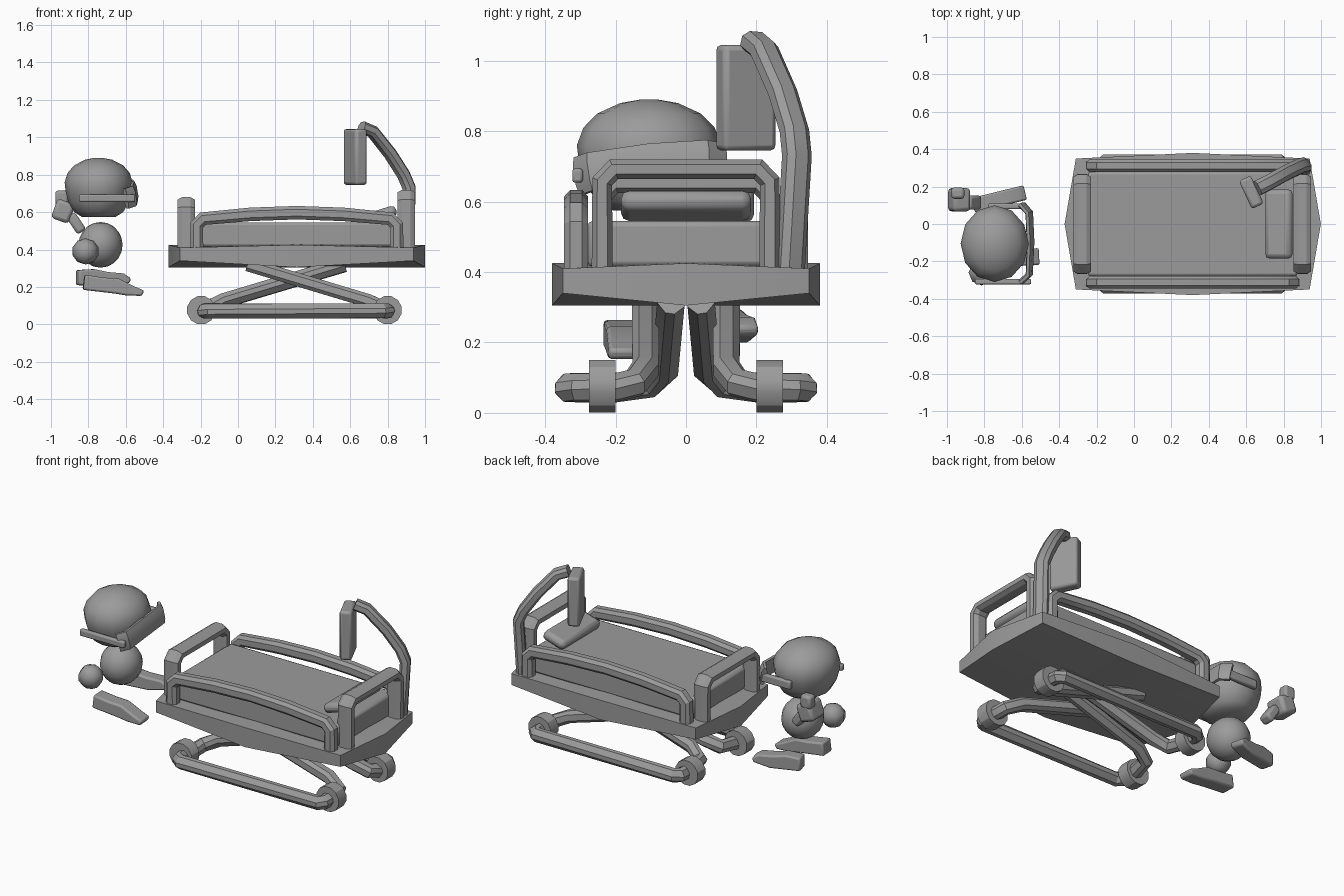
import bpy, bmesh, math
from mathutils import Vector, Matrix

if "Cube" in bpy.data.objects:
    bpy.data.objects.remove(bpy.data.objects["Cube"])

grey = bpy.data.materials.new("plain_grey")
grey.diffuse_color = (0.33, 0.33, 0.33, 1)
grey.use_nodes = True
grey.node_tree.nodes["Principled BSDF"].inputs["Base Color"].default_value = grey.diffuse_color


def finish(name, bm, angle=30, bevel=0):
    bmesh.ops.recalc_face_normals(bm, faces=bm.faces)
    mesh = bpy.data.meshes.new(name)
    bm.to_mesh(mesh)
    bm.free()
    ob = bpy.data.objects.new(name, mesh)
    bpy.context.collection.objects.link(ob)
    mesh.materials.append(grey)
    if bevel:
        m = ob.modifiers.new("bevel", 'BEVEL')
        m.width, m.segments = bevel, 2
    bpy.ops.object.select_all(action='DESELECT')
    ob.select_set(True)
    bpy.context.view_layer.objects.active = ob
    bpy.ops.object.shade_smooth_by_angle(angle=math.radians(angle))
    return ob


def bridge(bm, rings):
    for r0, r1 in zip(rings, rings[1:]):
        n = len(r0)
        for i in range(n):
            bm.faces.new((r0[i], r0[(i + 1) % n], r1[(i + 1) % n], r1[i]))
    bm.faces.new(rings[0])
    bm.faces.new(rings[-1])


def tube(name, path, ref, a, b):
    """Sweep an octagon (half width a along ref, b across it) along a path."""
    pts = [Vector(p) for p in path]
    ref = Vector(ref)
    bm, rings = bmesh.new(), []
    for i, p in enumerate(pts):
        d0 = (p - pts[max(i - 1, 0)]).normalized()
        d1 = (pts[min(i + 1, len(pts) - 1)] - p).normalized()
        t = (d0 + d1).normalized()
        ref = (ref - t * ref.dot(t)).normalized()
        side = t.cross(ref)
        ring = []
        for u, v in ((1, .5), (.5, 1), (-.5, 1), (-1, .5), (-1, -.5), (-.5, -1), (.5, -1), (1, -.5)):
            ring.append(bm.verts.new(p + ref * u * a + side * v * b))
        rings.append(ring)
    bridge(bm, rings)
    return finish(name, bm)


def box(name, centre, size, rot=(0, 0, 0), bevel=0.015):
    bm = bmesh.new()
    bmesh.ops.create_cube(bm, size=1)
    m = Matrix.Translation(centre)
    for ang, ax in zip(rot, "XYZ"):
        m = m @ Matrix.Rotation(ang, 4, ax)
    bm.transform(m @ Matrix.Diagonal((*size, 1)))
    return finish(name, bm, bevel=bevel)


def ball(name, centre, radii, u=16, v=10):
    bm = bmesh.new()
    bmesh.ops.create_uvsphere(bm, u_segments=u, v_segments=v, radius=1)
    bm.transform(Matrix.Translation(centre) @ Matrix.Diagonal((*radii, 1)))
    return finish(name, bm, 50)


def extrude(name, profile, y, width, yaw=0.0):
    """Side profile in x and z, thickened along y and turned about its heel."""
    bm, rings = bmesh.new(), []
    for yy in (-width / 2, width / 2):
        rings.append([bm.verts.new((x, yy, z)) for x, z in profile])
    bridge(bm, rings)
    x0 = profile[0][0]
    bm.transform(Matrix.Translation((x0, y, 0)) @ Matrix.Rotation(yaw, 4, 'Z') @ Matrix.Translation((-x0, 0, 0)))
    return finish(name, bm, bevel=0.01)


CX = 0.314  # middle of the bed

# bed platform: eight-cornered slab, thinner at the four corners
bm = bmesh.new()
outline = [(-.685, 0, 1), (-.625, -.35, 0), (0, -.38, 1), (.625, -.35, 0),
           (.685, 0, 1), (.625, .35, 0), (0, .38, 1), (-.625, .35, 0)]
lo = [bm.verts.new((CX + x, y, .305 if k else .34)) for x, y, k in outline]
hi = [bm.verts.new((CX + x, y, .425 if k else .41)) for x, y, k in outline]
for i in range(8):
    j = (i + 1) % 8
    bm.faces.new((lo[i], lo[j], hi[j], hi[i]))
for ring, z in ((lo, .305), (hi, .43)):
    c = bm.verts.new((CX, 0, z))
    for i in range(8):
        bm.faces.new((ring[i], ring[(i + 1) % 8], c))
finish("platform", bm, 20)

box("mattress", (CX, 0, .48), (1.12, .56, .13))

# side rails
arch = [(-.535, .40), (-.535, .53), (-.50, .565), (-.25, .588), (0, .597),
        (.25, .588), (.50, .565), (.535, .53), (.535, .40)]
for s, label in ((-1, "front"), (1, "back")):
    tube(label + "_side_rail", [(CX + x, s * .312, z) for x, z in arch], (0, 1, 0), .034, .036)

# end rails
for x, top, a, label in ((-.277, .652, .047, "foot"), (.9, .692, .047, "head")):
    pts = [(-.238, .40), (-.238, top - .035), (-.205, top), (.205, top), (.238, top - .035), (.238, .40)]
    tube(label + "_end_rail", [(x, y, z) for y, z in pts], (1, 0, 0), a, .03)

# pillow resting against the head end
pillow = box("pillow", (.775, 0, .588), (.15, .37, .06), (0, -.3, 0), .025)

# curved pole and hanging unit
tube("pole", [(.905, .295, .40), (.915, .315, .73), (.885, .308, .80), (.815, .275, .91),
              (.72, .222, 1.03), (.66, .192, 1.055)], (-.5, .87, 0), .04, .03)
box("hanging_unit", (.627, .17, .895), (.07, .165, .30), (0, 0, math.radians(25)))

# scissor frames: one bent tube per side, plus rollers
for s, label in ((-1, "front"), (1, "back")):
    path = [(.05, .115, .32), (.70, .115, .125), (.785, .145, .085), (.80, .20, .072),
            (.80, .31, .072), (.775, .335, .072), (-.15, .335, .072), (-.18, .31, .072),
            (-.18, .20, .072), (-.165, .10, .085), (-.08, .06, .125), (.57, .042, .32)]
    tube(label + "_scissor_frame", [(x, s * y, z) for x, y, z in path], (0, 1, 0), .038, .036)
    for x in (-.197, .80):
        bm = bmesh.new()
        bmesh.ops.create_cone(bm, cap_ends=True, segments=12, radius1=.077, radius2=.077, depth=.075)
        bm.transform(Matrix.Translation((x, s * .238, .076)) @ Matrix.Rotation(math.pi / 2, 4, 'X')
                     @ Matrix.Rotation(math.radians(15), 4, 'Z'))
        finish(label + "_roller", bm)

# floating figure: head, with a dome that narrows toward the chin
bm = bmesh.new()
rings = []
for z, r in ((.575, .5), (.60, .72), (.65, .88), (.71, .97), (.76, 1), (.81, .91), (.85, .72), (.88, .40), (.89, .12)):
    rings.append([bm.verts.new((-.745 + .182 * r * math.cos(k * math.pi / 6),
                                -.105 + .205 * r * math.sin(k * math.pi / 6), z)) for k in range(12)])
bridge(bm, rings)
finish("head", bm, 40)

# visor on the head's right face, and straps along both sides
tube("visor", [(-.60, -.305, .672), (-.56, -.27, .685), (-.553, -.10, .71), (-.56, .06, .72), (-.60, .105, .71)],
     (0, 0, 1), .055, .016)
box("front_strap", (-.70, -.308, .674), (.30, .03, .04), bevel=.008)
box("back_strap", (-.68, .095, .70), (.20, .03, .05), bevel=.008)

ball("body", (-.735, -.08, .425), (.118, .125, .122))

# hands and the raised arm
ball("front_hand", (-.815, -.26, .39), (.073, .072, .07), 8, 5)
box("back_hand", (-.935, .13, .605), (.10, .125, .11), (0, .35, 0), .02)
box("back_thumb", (-.942, .165, .675), (.07, .06, .08))
box("back_arm", (-.865, .115, .54), (.055, .075, .11), (0, -.6, 0))

# feet
extrude("front_foot", [(-.83, .185), (-.66, .165), (-.60, .155), (-.515, .152), (-.503, .18), (-.56, .205),
                       (-.64, .245), (-.72, .25), (-.82, .265)], -.19, .09, .05)
extrude("back_foot", [(-.86, .21), (-.68, .20), (-.58, .22), (-.57, .245), (-.61, .272),
                      (-.70, .28), (-.77, .295), (-.86, .29)], .10, .08, .24)
